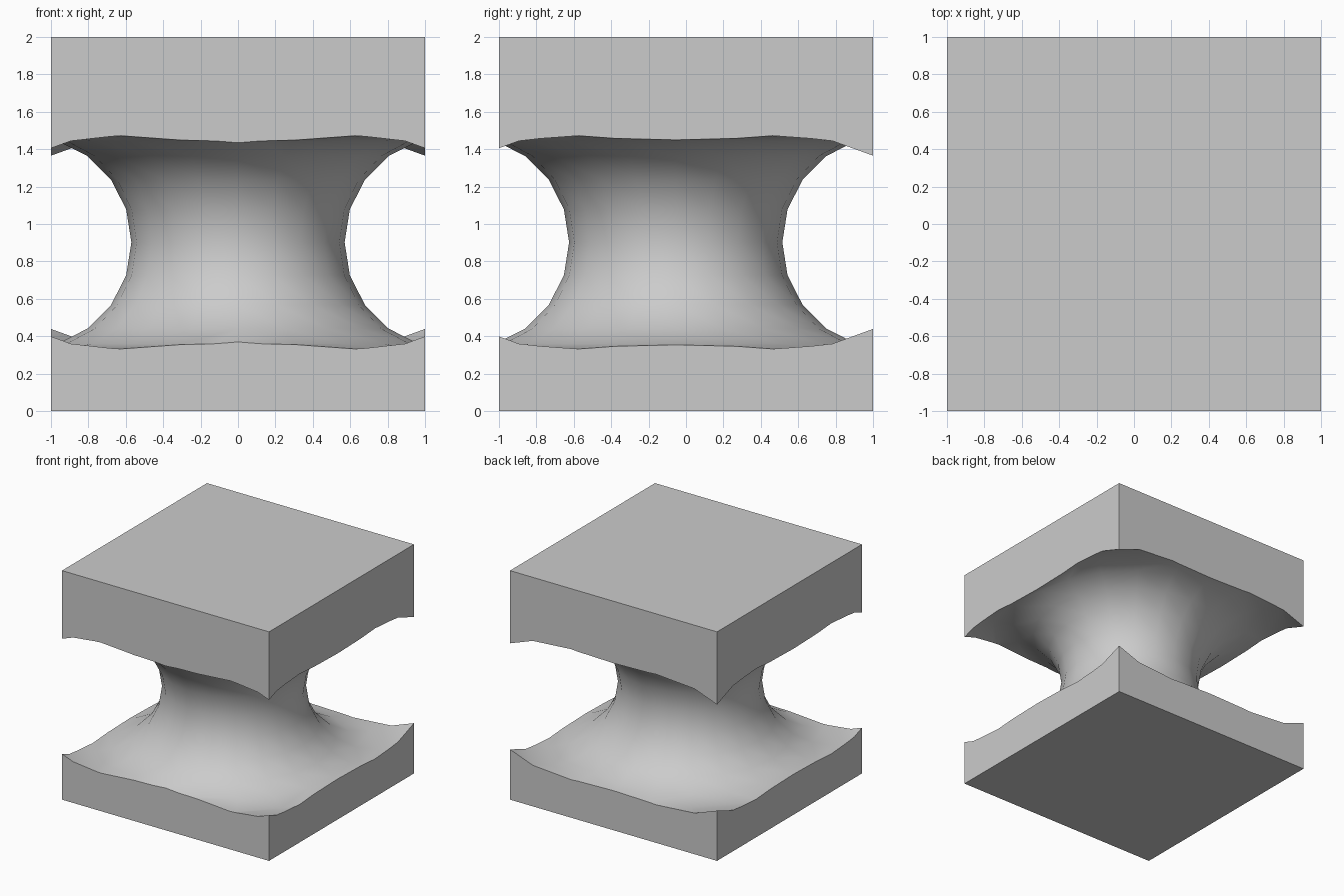
import bpy
from math import radians

if "Cube" in bpy.data.objects:
    bpy.data.objects.remove(bpy.data.objects["Cube"])

# Solid block
bpy.ops.mesh.primitive_cube_add(size=2, location=(0, 0, 1))
block = bpy.context.object
block.name = "waisted_block"

# Ring-shaped cutter, slightly off centre, that carves the waist
bpy.ops.mesh.primitive_torus_add(major_segments=20, minor_segments=20,
                                 major_radius=1.14, minor_radius=0.57,
                                 location=(0, -0.055, 0.902))
cutter = bpy.context.object
cutter.name = "ring_cutter"
cutter.hide_render = True

# Carve the block, then discard the cutter
cut = block.modifiers.new("carve_waist", 'BOOLEAN')
cut.operation = 'DIFFERENCE'
cut.solver = 'EXACT'
cut.object = cutter
bpy.ops.object.select_all(action='DESELECT')
block.select_set(True)
bpy.context.view_layer.objects.active = block
bpy.ops.object.modifier_apply(modifier=cut.name)
bpy.data.objects.remove(cutter)

# Smooth waist, crisp block edges
bpy.ops.object.shade_smooth_by_angle(angle=radians(30))
